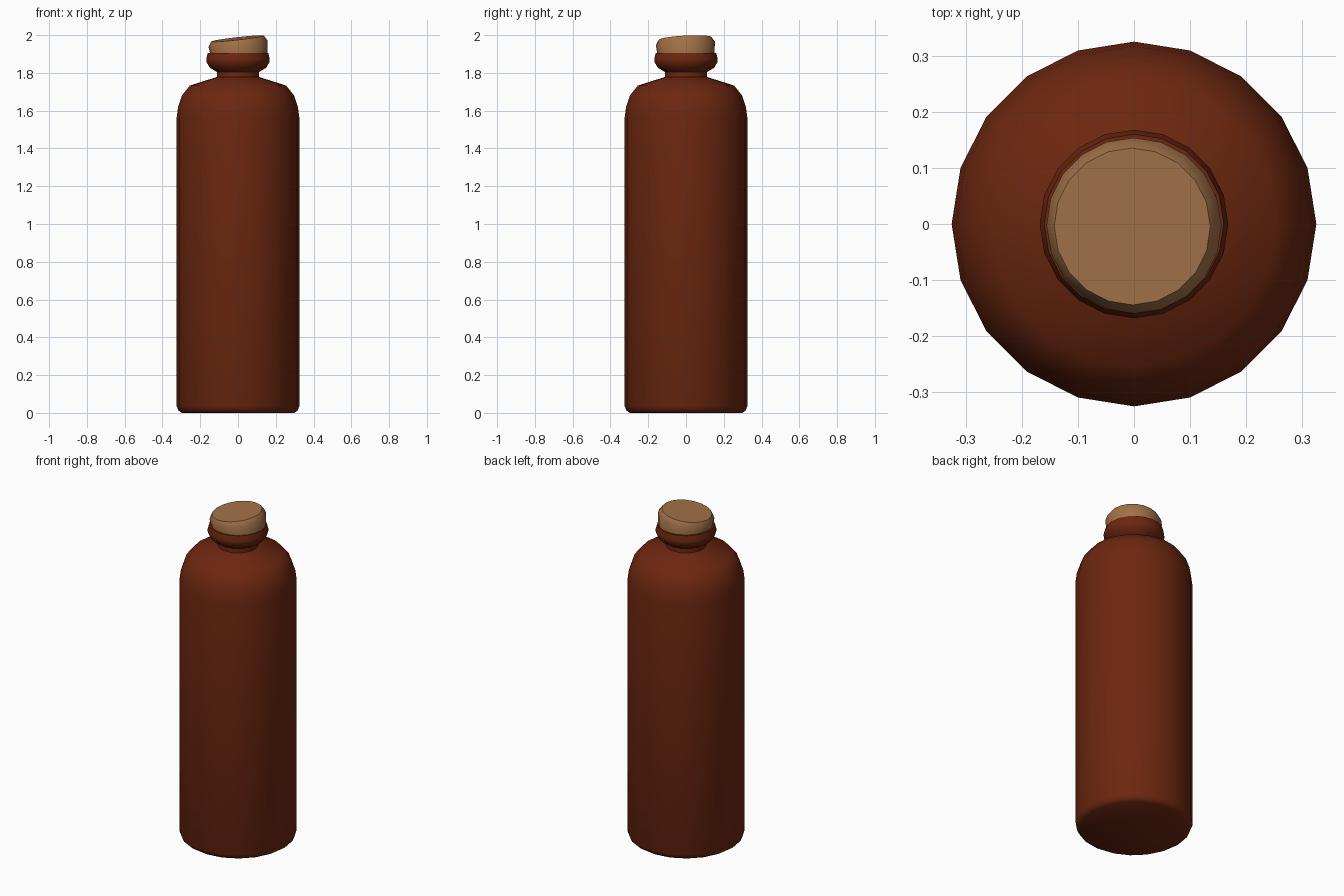
import bpy, bmesh, math

if "Cube" in bpy.data.objects:
    bpy.data.objects.remove(bpy.data.objects["Cube"])

SIDES = 20


def material(name, rgb):
    m = bpy.data.materials.new(name)
    m.diffuse_color = (*rgb, 1)
    m.use_nodes = True
    m.node_tree.nodes["Principled BSDF"].inputs["Base Color"].default_value = m.diffuse_color
    return m


def lathe(name, profile, mat, angle):
    """Closed turned solid from (radius, height) points, bottom to top."""
    bm = bmesh.new()
    rings = []
    for r, z in profile:
        rings.append([bm.verts.new((r * math.cos(2 * math.pi * i / SIDES),
                                    r * math.sin(2 * math.pi * i / SIDES), z))
                      for i in range(SIDES)])
    for low, high in zip(rings, rings[1:]):
        for i in range(SIDES):
            j = (i + 1) % SIDES
            bm.faces.new((low[i], low[j], high[j], high[i]))
    bm.faces.new(rings[0][::-1])
    bm.faces.new(rings[-1])
    mesh = bpy.data.meshes.new(name)
    bm.to_mesh(mesh)
    bm.free()
    mesh.materials.append(mat)
    ob = bpy.data.objects.new(name, mesh)
    bpy.context.collection.objects.link(ob)
    bpy.ops.object.select_all(action='DESELECT')
    ob.select_set(True)
    bpy.context.view_layer.objects.active = ob
    bpy.ops.object.shade_smooth_by_angle(angle=math.radians(angle))
    return ob


glaze = material("brown glaze", (0.15, 0.02, 0.005))
cork_tan = material("cork tan", (0.36, 0.165, 0.065))

# Bottle body, shoulder, neck and lip
lathe("bottle", [
    (0.297, 0.0), (0.315, 0.012), (0.325, 0.035), (0.325, 1.56),
    (0.317, 1.62), (0.297, 1.68), (0.255, 1.733), (0.112, 1.778),
    (0.112, 1.805), (0.15, 1.828), (0.168, 1.86), (0.168, 1.875), (0.16, 1.905),
], glaze, 50)

# Tilted cork pushed into the lip
cork = lathe("cork", [(0.147, -0.08), (0.157, 0.0), (0.14, 0.027)], cork_tan, 50)
cork.location = (0, -0.003, 1.955)
cork.rotation_euler = (math.radians(3), math.radians(-6.5), 0)
